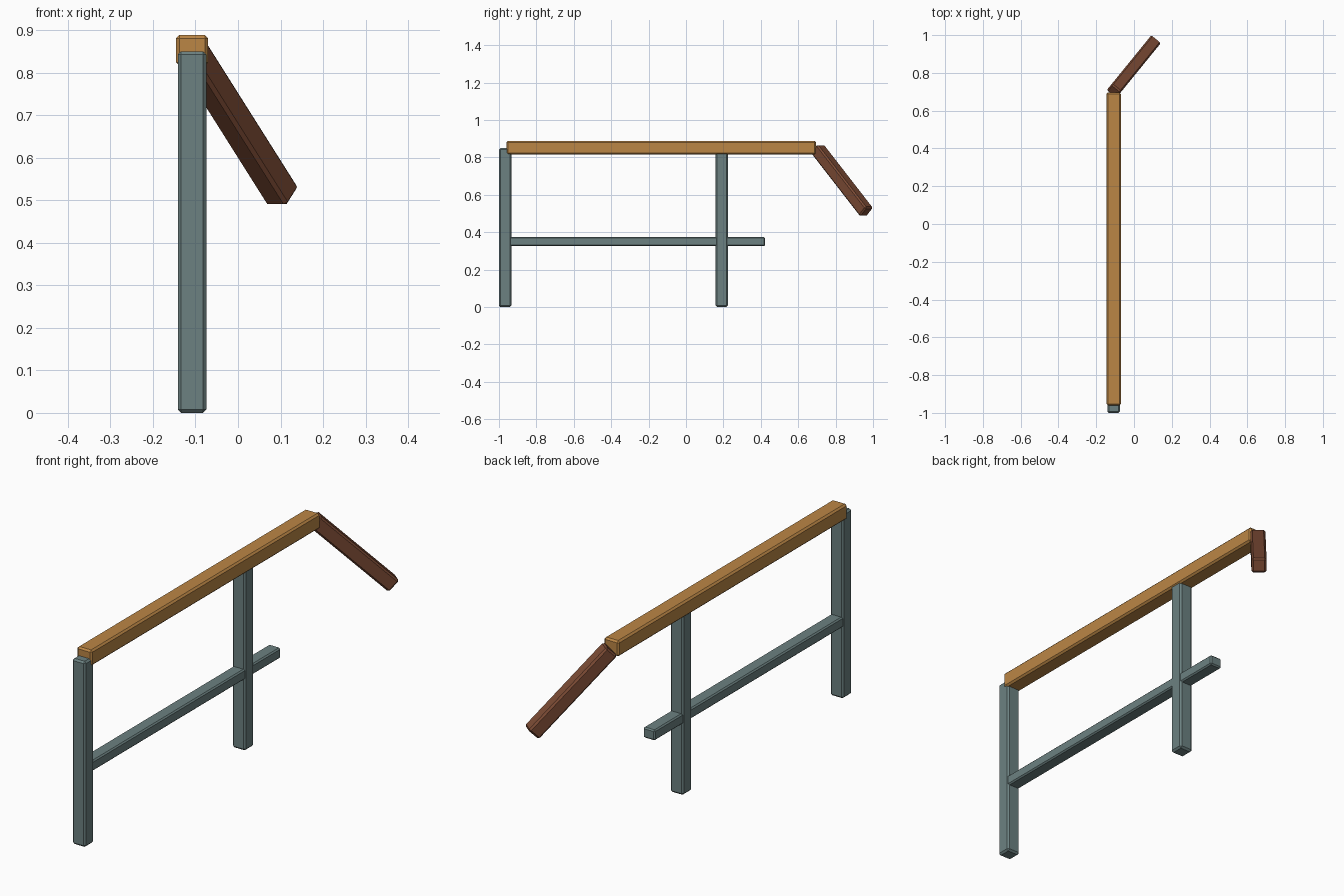
import bpy
from mathutils import Vector, Matrix

if "Cube" in bpy.data.objects:
    bpy.data.objects.remove(bpy.data.objects["Cube"])


def material(name, color):
    m = bpy.data.materials.new(name)
    m.diffuse_color = (*color, 1)
    m.use_nodes = True
    m.node_tree.nodes["Principled BSDF"].inputs["Base Color"].default_value = m.diffuse_color
    return m


STEEL = material("painted_steel", (0.15, 0.22, 0.22))
WOOD = material("light_wood", (0.50, 0.24, 0.06))
DARK = material("dark_wood", (0.20, 0.07, 0.035))


def beam(name, size, mat, matrix, bevel=0.008):
    """Chamfered box of the given size placed by a matrix."""
    bpy.ops.mesh.primitive_cube_add(size=1)
    ob = bpy.context.object
    ob.name = name
    ob.data.transform(Matrix.Diagonal((*size, 1)))
    ob.matrix_world = matrix
    ob.data.materials.append(mat)
    mod = ob.modifiers.new("chamfer", 'BEVEL')
    mod.width = bevel
    mod.segments = 1
    return ob


X = -0.108

# Upright posts
for name, y in (("front_post", -0.967), ("middle_post", 0.191)):
    beam(name, (0.067, 0.066, 0.85), STEEL, Matrix.Translation((X, y, 0.425)))

# Lower bar, buried in the front post and running past the middle post
beam("lower_bar", (0.06, 1.38, 0.048), STEEL,
     Matrix.Translation((X, -0.267, 0.35)), 0.006)

# Top handrail
beam("handrail", (0.076, 1.656, 0.072), WOOD,
     Matrix.Translation((X, -0.132, 0.852)))

# Broken end section hanging down and outwards at 45 degrees
start, end = Vector((X, 0.702, 0.847)), Vector((0.106, 0.965, 0.508))
along = (end - start).normalized()
side = along.cross(Vector((0, 0, 1))).normalized()
up = side.cross(along)
rot = Matrix((side, along, up)).transposed().to_4x4()
beam("broken_rail", (0.065, (end - start).length, 0.065), DARK,
     Matrix.Translation((start + end) / 2) @ rot)
